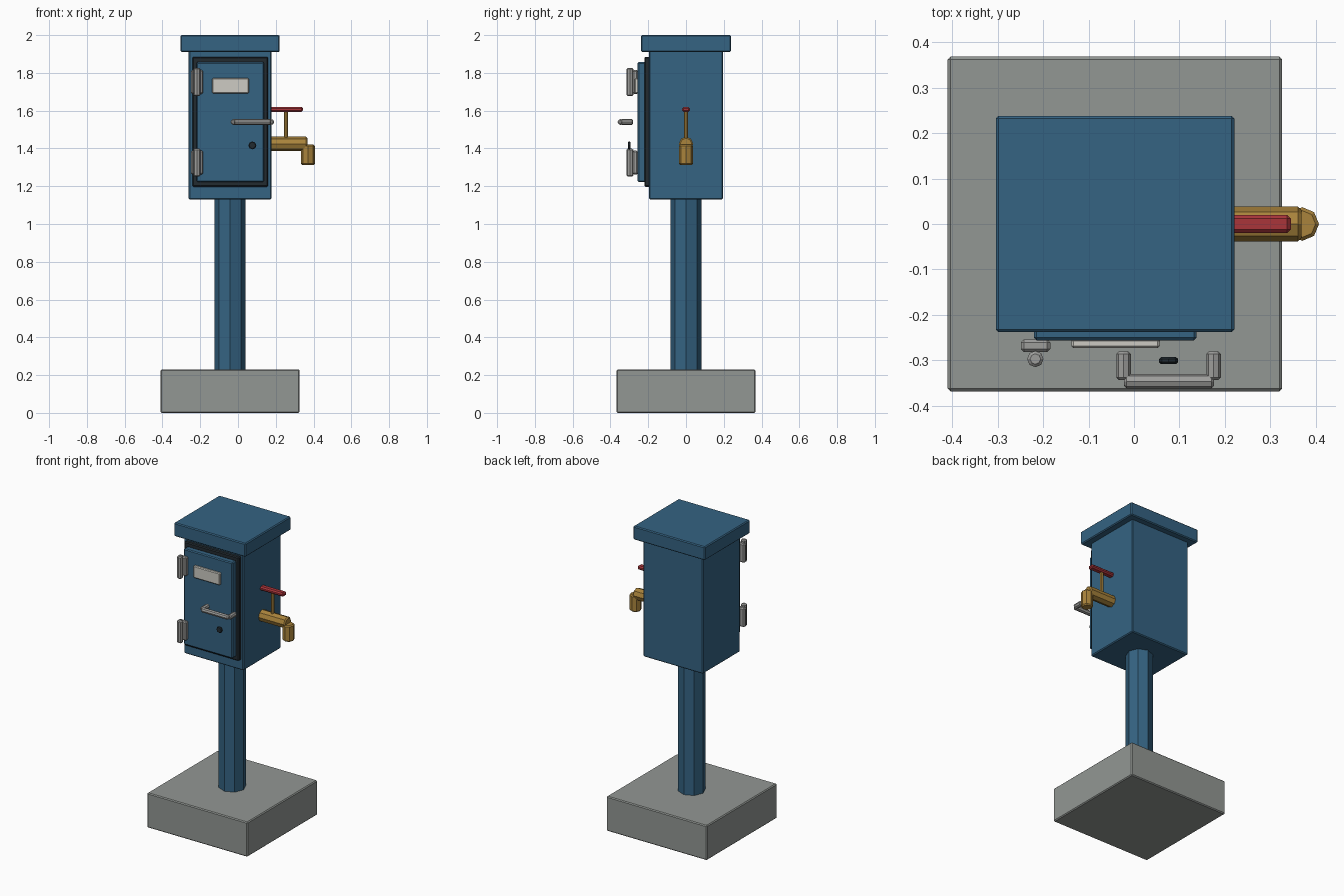
import bpy
import math
from mathutils import Vector

cube = bpy.data.objects.get("Cube")
if cube:
    bpy.data.objects.remove(cube, do_unlink=True)


def material(name, r, g, b, metallic=0.0):
    mat = bpy.data.materials.new(name)
    mat.use_nodes = True
    mat.diffuse_color = (r, g, b, 1)
    mat.node_tree.nodes["Principled BSDF"].inputs["Base Color"].default_value = (r, g, b, 1)
    return mat


BLUE = material("blue paint", 0.035, 0.125, 0.225)
CONCRETE = material("concrete grey", 0.29, 0.31, 0.295)
RUBBER = material("black rubber", 0.016, 0.024, 0.03)
STEEL = material("steel grey", 0.34, 0.34, 0.33)
CREAM = material("label cream", 0.61, 0.6, 0.55)
BRASS = material("brass", 0.40, 0.23, 0.045)
RED = material("valve red", 0.40, 0.035, 0.042)


def finish(obj, name, mat, bevel):
    obj.name = name
    obj.data.materials.append(mat)
    if bevel:
        mod = obj.modifiers.new("bevel", "BEVEL")
        mod.width = bevel
        mod.segments = 1
        mod.limit_method = 'ANGLE'
        mod.angle_limit = math.radians(50)  # leaves the octagon sides crisp
    return obj


def box(name, mat, x, y, z, bevel=0.006):
    """Box from (min, max) ranges on each axis."""
    bpy.ops.mesh.primitive_cube_add(size=1, location=[sum(r) / 2 for r in (x, y, z)])
    obj = bpy.context.object
    size = Vector([r[1] - r[0] for r in (x, y, z)])
    for v in obj.data.vertices:
        v.co *= size
    return finish(obj, name, mat, bevel)


def rod(name, mat, start, end, radius, bevel=0.004):
    """Octagonal bar between two points, with a corner on each axis."""
    a, b = Vector(start), Vector(end)
    bpy.ops.mesh.primitive_cylinder_add(vertices=8, radius=radius, depth=(b - a).length,
                                        location=(a + b) / 2)
    obj = bpy.context.object
    obj.rotation_euler = Vector((0, 0, 1)).rotation_difference(b - a).to_euler()
    return finish(obj, name, mat, bevel)


CX = -0.042  # shared centre of base, post and cabinet

# Base, post, cabinet and roof
box("base_slab", CONCRETE, (-0.41, 0.326), (-0.368, 0.368), (0, 0.23))
rod("post", BLUE, (CX, 0, 0.22), (CX, 0, 1.15), 0.083, 0.008)
box("cabinet", BLUE, (-0.261, 0.177), (-0.196, 0.196), (1.13, 1.93))
box("roof_cap", BLUE, (-0.304, 0.221), (-0.238, 0.238), (1.91, 2.0))

# Rubber seal around the door
for side, x in (("right", (-0.242, -0.212)), ("left", (0.13, 0.16))):
    box("seal_" + side, RUBBER, x, (-0.22, -0.19), (1.197, 1.885))
for side, z in (("bottom", (1.197, 1.23)), ("top", (1.852, 1.885))):
    box("seal_" + side, RUBBER, (-0.242, 0.16), (-0.22, -0.19), z)

# Door with label and lock
box("door", BLUE, (-0.22, 0.138), (-0.256, -0.205), (1.222, 1.857))
box("label_plate", CREAM, (-0.138, 0.057), (-0.273, -0.252), (1.692, 1.772), 0.005)
rod("lock", RUBBER, (0.076, -0.308, 1.416), (0.076, -0.293, 1.416), 0.021)

# Hinges
for level, z in (("lower", 1.325), ("upper", 1.752)):
    box("hinge_leaf_" + level, STEEL, (-0.249, -0.184), (-0.282, -0.254), (z - 0.063, z + 0.063), 0.007)
    rod("hinge_barrel_" + level, STEEL, (-0.217, -0.297, z - 0.074), (-0.217, -0.297, z + 0.074), 0.018, 0.006)

# Door handle
rod("handle_grip", STEEL, (-0.022, -0.346, 1.54), (0.176, -0.346, 1.54), 0.016, 0.006)
for side, x in (("right", -0.023), ("left", 0.175)):
    rod("handle_post_" + side, STEEL, (x, -0.343, 1.54), (x, -0.281, 1.54), 0.016, 0.005)

# Tap on the side
rod("tap_pipe", BRASS, (0.14, 0, 1.424), (0.368, 0, 1.424), 0.038, 0.007)
rod("tap_spout", BRASS, (0.37, 0, 1.312), (0.37, 0, 1.42), 0.037, 0.007)
rod("tap_stem", BRASS, (0.255, 0, 1.43), (0.255, 0, 1.60), 0.011, 0)
box("tap_lever", RED, (0.168, 0.345), (-0.02, 0.02), (1.594, 1.62), 0.008)
